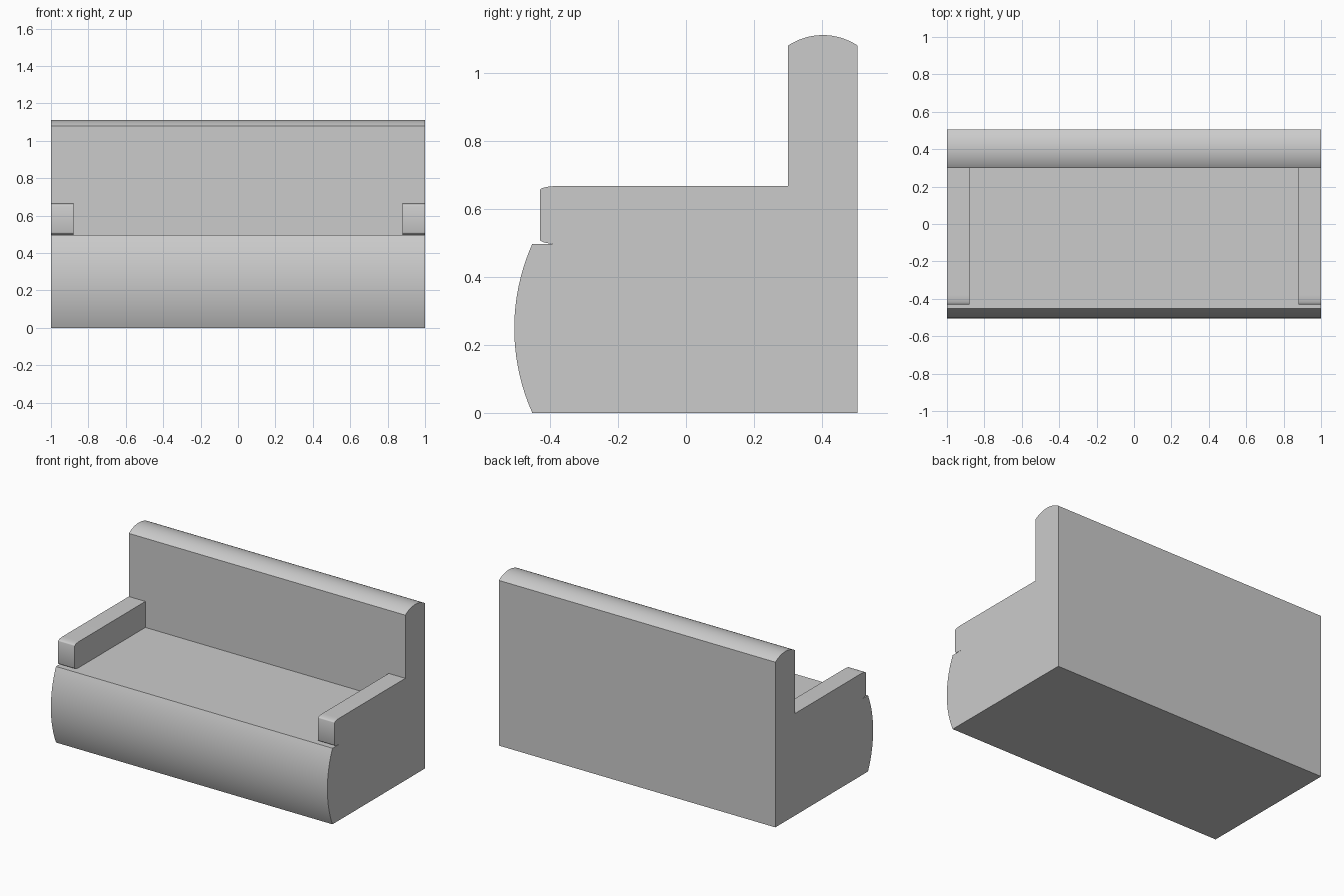
import bpy, bmesh
from math import sin, cos, pi, atan2, radians
from mathutils import Vector

if "Cube" in bpy.data.objects:
    bpy.data.objects.remove(bpy.data.objects["Cube"])


def arc(a, b, bulge, n=24):
    """Circular arc from a to b in the YZ plane, bulging to the left of a->b."""
    a, b = Vector(a), Vector(b)
    d = (b - a) / 2
    side = Vector((-d.y, d.x)).normalized()
    r = (d.length ** 2 + bulge ** 2) / (2 * bulge)
    centre = (a + b) / 2 + side * (bulge - r)
    half = atan2(d.length, r - bulge)
    pts = []
    for i in range(n + 1):
        t = -half + 2 * half * i / n
        pts.append(tuple(centre + d.normalized() * r * sin(t) + side * r * cos(t)))
    return pts


def quarter(cy, cz, ry, rz, start, n=8):
    """Clockwise quarter ellipse in the YZ plane, from the start angle."""
    return [(cy + ry * cos(start - pi / 2 * i / n),
             cz + rz * sin(start - pi / 2 * i / n)) for i in range(n + 1)]


def extrude_profile(name, profile, x0, x1):
    """Solid made by sweeping a YZ profile from x0 to x1."""
    bm = bmesh.new()
    face = bm.faces.new([bm.verts.new((x0, y, z)) for y, z in profile])
    new = bmesh.ops.extrude_face_region(bm, geom=[face])["geom"]
    verts = [v for v in new if isinstance(v, bmesh.types.BMVert)]
    bmesh.ops.translate(bm, verts=verts, vec=(x1 - x0, 0, 0))
    bmesh.ops.recalc_face_normals(bm, faces=bm.faces)
    mesh = bpy.data.meshes.new(name)
    bm.to_mesh(mesh)
    bm.free()
    obj = bpy.data.objects.new(name, mesh)
    bpy.context.collection.objects.link(obj)
    bpy.ops.object.select_all(action='DESELECT')
    obj.select_set(True)
    bpy.context.view_layer.objects.active = obj
    bpy.ops.object.shade_smooth_by_angle(angle=radians(30))
    return obj


SEAT_Z, ARM_Z = 0.497, 0.667
BACK_Y, REAR_Y = 0.30, 0.505

# Seat base with bulging front, running up into the round-topped backrest
front = arc((-0.452, 0), (-0.452, SEAT_Z), 0.053)
top = arc((BACK_Y, 1.08), (REAR_Y, 1.08), 0.031)
extrude_profile("seat_and_backrest",
                front + [(BACK_Y, SEAT_Z)] + top + [(REAR_Y, 0)], -1, 1)

# Armrests with softly rounded front edges
arm = (quarter(-0.38, SEAT_Z + 0.013, 0.05, 0.013, 3 * pi / 2)
       + quarter(-0.38, ARM_Z - 0.013, 0.05, 0.013, pi)
       + [(BACK_Y, ARM_Z), (BACK_Y, SEAT_Z)])
for name, x0, x1 in (("armrest_left", -1, -0.88), ("armrest_right", 0.88, 1)):
    extrude_profile(name, arm, x0, x1)
